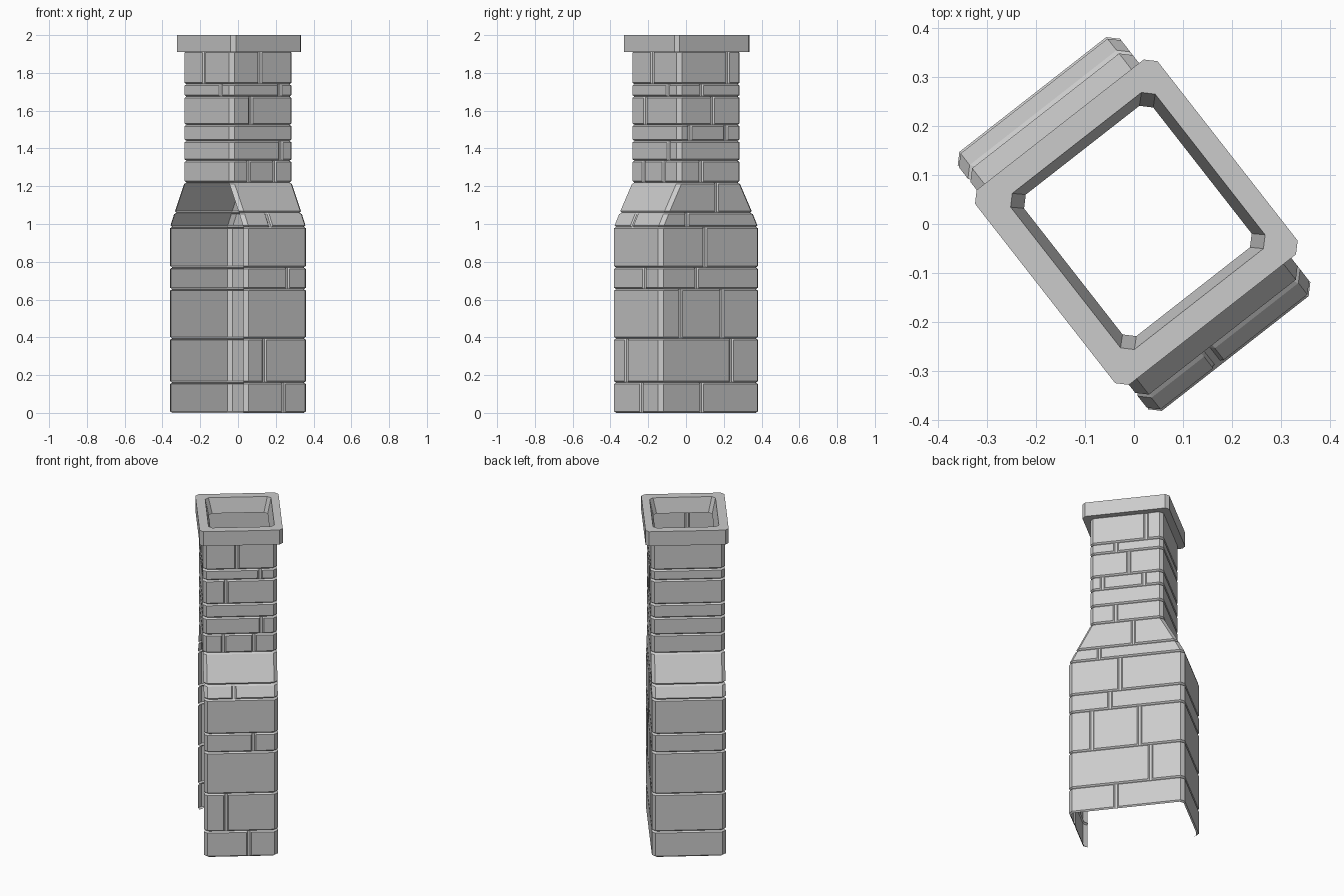
import bpy, math

if "Cube" in bpy.data.objects:
    bpy.data.objects.remove(bpy.data.objects["Cube"])

ANGLE = math.radians(38)
C, D = 0.02, 0.008          # corner chamfer, mortar depth


def outline(a, b, joints, d, closed):
    """Chamfered plan outline, clockwise; joints = (v on +u, u on -v, v on -u).
    d is the inset: 0 = stone face with notches, D = mortar line."""
    A, B = a - d, b - d
    pts = [(-A, B - C), (-A + C, B), (A - C, B), (A, B - C)]

    def notch(s, place):
        for off, depth in ((1, 0), (.5, D), (-.5, D), (-1, 0)):
            pts.append(place(s + off * 0.014, max(d, depth)))

    for v in sorted(joints[0], reverse=True):
        notch(v, lambda s, k: (a - k, s))
    pts.extend([(A, -B + C), (A - C, -B)])
    for u in sorted(joints[1], reverse=True):
        notch(u, lambda s, k: (s, -b + k))
    pts.extend([(-A + C, -B), (-A, -B + C)])
    if closed:
        for v in sorted(joints[2]):
            notch(-v, lambda s, k: (-a + k, -s))
    return pts


def loft(rings, closed, verts, faces):
    """Join stacked rings of (points, z) with quads."""
    base, n = len(verts), len(rings[0][0])
    for pts, z in rings:
        verts.extend((x, y, z) for x, y in pts)
    for r in range(len(rings) - 1):
        for i in range(n if closed else n - 1):
            j = (i + 1) % n
            p, q = base + r * n, base + (r + 1) * n
            faces.append((p + j, p + i, q + i, q + j))


def make(name, verts, faces):
    me = bpy.data.meshes.new(name)
    me.from_pydata(verts, [], faces)
    ob = bpy.data.objects.new(name, me)
    ob.rotation_euler.z = ANGLE
    bpy.context.collection.objects.link(ob)
    return ob


def masonry(name, rows, closed, a=0.21, g=0.008):
    verts, faces = [], []
    for z0, z1, b0, b1, j in rows:
        f = g / (z1 - z0)
        rings = []
        for t, d in ((0, D), (f, 0), (1 - f, 0), (1, D)):
            rings.append((outline(a, b0 + (b1 - b0) * t, j, d, closed), z0 + (z1 - z0) * t))
        loft(rings, closed, verts, faces)
    return make(name, verts, faces)


# wide base, open on the wall side
W = 0.335
masonry("base_stonework", [
    (0.00, 0.16, W, W, ([-.06], [.045], [])),
    (0.16, 0.395, W, W, ([.14], [-.085], [])),
    (0.395, 0.655, W, W, ([-.2, .077], [], [])),
    (0.655, 0.77, W, W, ([-.094], [.07], [])),
    (0.77, 0.985, W, W, ([-.037], [], [])),
], False)

# sloping shoulders, also open on the wall side
masonry("shoulder_stonework", [
    (0.985, 1.06, W, .297, ([-.157], [-.04], [])),
    (1.06, 1.22, .297, .21, ([.04], [], [])),
], False)

# narrow shaft, closed all round
S = 0.212
masonry("shaft_stonework", [
    (1.22, 1.335, S, S, ([-.062], [-.094, .08], [])),
    (1.335, 1.44, S, S, ([], [.122], [])),
    (1.44, 1.525, S, S, ([-.138, .103], [], [])),
    (1.525, 1.675, S, S, ([.014], [-.08], [])),
    (1.675, 1.74, S, S, ([-.06], [.115], [-.12])),
    (1.74, 1.915, S, S, ([.115], [-.018], [.024])),
], True)

# cap slab with a tapering flue opening
none = ([], [], [])
profile = [(.167, .183, .010, 1.91), (.236, .252, .006, 1.91), (.236, .252, .006, 2.0),
           (.187, .202, .010, 2.0), (.167, .183, .010, 1.91)]
rings = [([(x + cx, y) for x, y in outline(a, b, none, 0, True)], z) for a, b, cx, z in profile]
v, f = [], []
loft(rings, True, v, f)
make("cap_slab", v, f)
